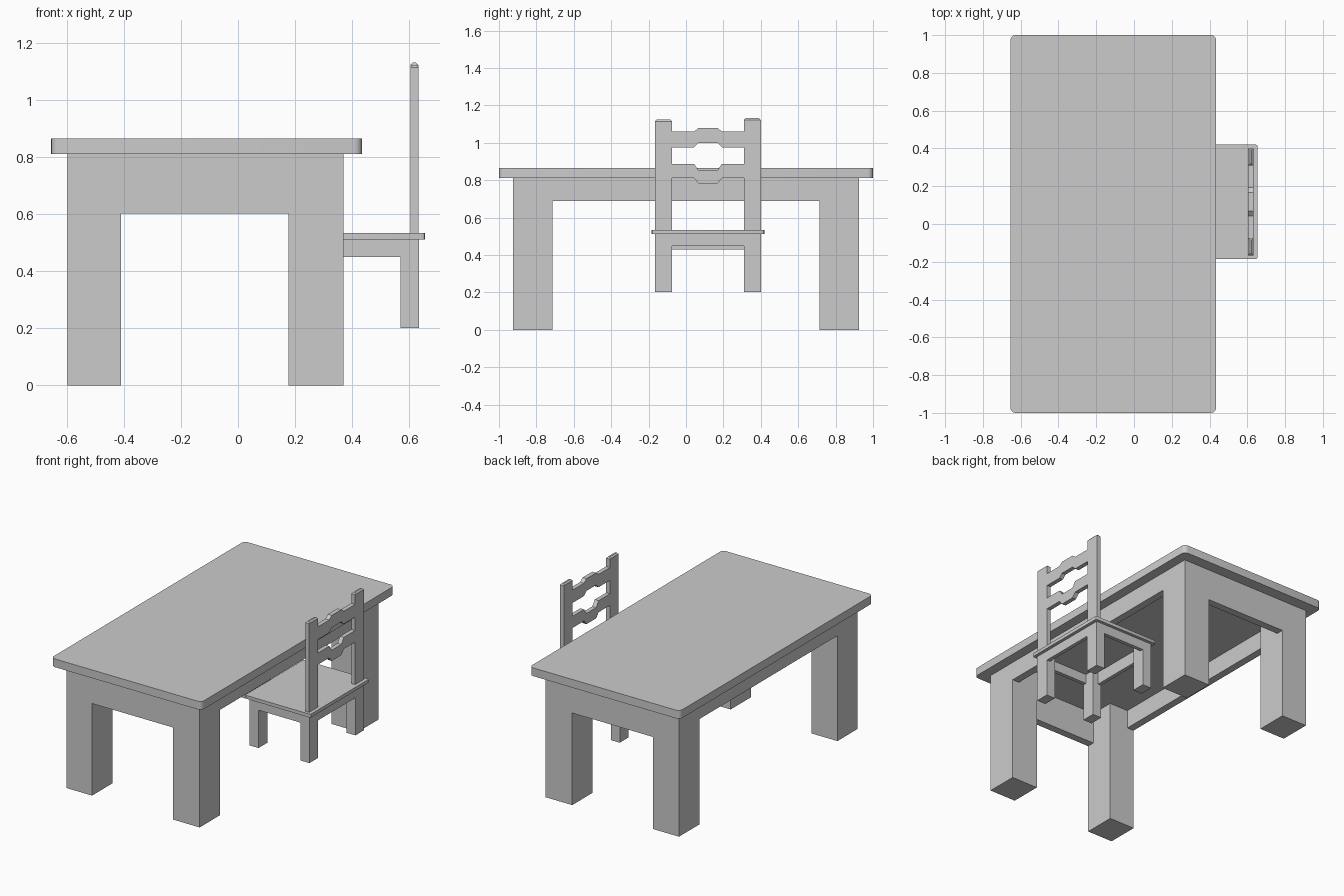
import bpy
import bmesh

cube = bpy.data.objects.get("Cube")
if cube:
    bpy.data.objects.remove(cube, do_unlink=True)

grey = bpy.data.materials.new("plain_grey")
grey.use_nodes = True
grey.diffuse_color = (0.6, 0.6, 0.6, 1)
grey.node_tree.nodes["Principled BSDF"].inputs["Base Color"].default_value = (0.6, 0.6, 0.6, 1)


def finish(name, bm):
    bmesh.ops.recalc_face_normals(bm, faces=bm.faces[:])
    mesh = bpy.data.meshes.new(name)
    bm.to_mesh(mesh)
    bm.free()
    mesh.materials.append(grey)
    obj = bpy.data.objects.new(name, mesh)
    bpy.context.collection.objects.link(obj)
    return obj


def box(name, x, y, z, bevel=0, pick=None, segments=1):
    """Box from (min, max) ranges; bevels the edges chosen by pick."""
    bm = bmesh.new()
    bmesh.ops.create_cube(bm, size=1)
    for v in bm.verts:
        v.co = [r[0] + (c + 0.5) * (r[1] - r[0]) for c, r in zip(v.co, (x, y, z))]
    if bevel:
        bmesh.ops.bevel(bm, geom=[e for e in bm.edges if pick(e)], offset=bevel,
                        segments=segments, profile=0.5, affect='EDGES')
    return finish(name, bm)


def upright(edge):
    a, b = edge.verts
    return abs(a.co.z - b.co.z) > 0.001


def at_top(edge):
    return all(v.co.z > 1 for v in edge.verts)


def frame(prefix, xs, ys, top, foot, end_z, side_z, thick):
    """Four legs joined by rails flush with their outer faces."""
    for sx, x in zip(("right", "left"), xs):
        for sy, y in zip(("front", "back"), ys):
            box(f"{prefix}_{sy}_{sx}_leg", x, y, (foot, top))
    x0, x1, y0, y1 = xs[0][0], xs[1][1], ys[0][0], ys[1][1]
    inner_x, inner_y = (xs[0][1], xs[1][0]), (ys[0][1], ys[1][0])
    box(f"{prefix}_front_rail", inner_x, (y0, y0 + thick), (end_z, top))
    box(f"{prefix}_back_rail", inner_x, (y1 - thick, y1), (end_z, top))
    box(f"{prefix}_right_rail", (x0, x0 + thick), inner_y, (side_z[0], top))
    box(f"{prefix}_left_rail", (x1 - thick, x1), inner_y, (side_z[1], top))


# Table
top = box("table_top", (-0.655, 0.435), (-1, 1), (0.812, 0.866), 0.028, upright, 4)
frame("table", ((-0.597, -0.41), (0.177, 0.37)), ((-0.925, -0.715), (0.715, 0.925)),
      0.812, 0, 0.603, (0.69, 0.69), 0.05)

# Chair base and seat, tucked partly under the table
posts_y = ((-0.166, -0.075), (0.31, 0.4))
frame("chair", ((0.2, 0.265), (0.57, 0.634)), posts_y, 0.512, 0.202, 0.45, (0.43, 0.448), 0.025)
seat = box("chair_seat", (0.18, 0.655), (-0.185, 0.42), (0.512, 0.534), 0.01, upright, 3)
for obj in (top, seat):
    obj.select_set(True)
bpy.context.view_layer.objects.active = top
bpy.ops.object.shade_smooth_by_angle()

# Chair back posts with chamfered tops
back_x = (0.604, 0.632)
for side, y, height in zip(("front", "back"), posts_y, (1.124, 1.132)):
    box(f"chair_{side}_post", back_x, y, (0.534, height), 0.009, at_top)


def slat(name, low, high, low_shift, high_shift):
    """Rail between the posts whose middle steps up or down."""
    mid, half = 0.1175, 0.1925
    steps = ((-half, 0), (-0.075, 0), (-0.05, 1), (0.05, 1), (0.075, 0), (half, 0))
    outline = [(mid + d, low + s * low_shift) for d, s in steps]
    outline += [(mid + d, high + s * high_shift) for d, s in reversed(steps)]
    bm = bmesh.new()
    face = bm.faces.new([bm.verts.new((back_x[0], y, z)) for y, z in outline])
    grown = bmesh.ops.extrude_face_region(bm, geom=[face])["geom"]
    bmesh.ops.translate(bm, vec=(back_x[1] - back_x[0], 0, 0),
                        verts=[g for g in grown if isinstance(g, bmesh.types.BMVert)])
    finish(name, bm)


slat("chair_upper_slat", 0.976, 1.06, 0.024, 0.02)
slat("chair_lower_slat", 0.812, 0.888, -0.03, -0.036)
